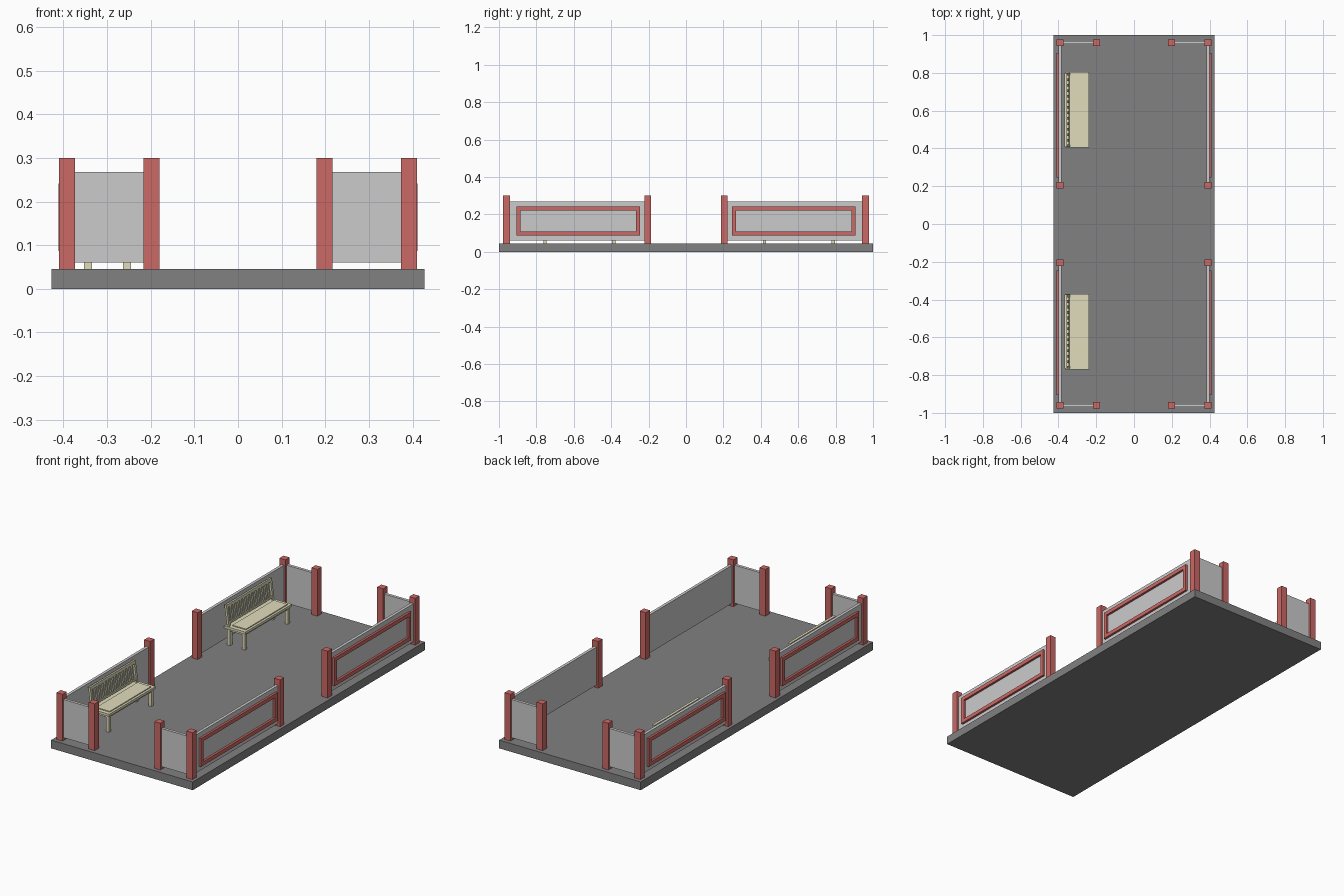
import bpy
from math import radians
from mathutils import Matrix, Vector

if "Cube" in bpy.data.objects:
    bpy.data.objects.remove(bpy.data.objects["Cube"])


def material(name, rgb):
    m = bpy.data.materials.new(name)
    m.diffuse_color = (*rgb, 1)
    m.use_nodes = True
    m.node_tree.nodes["Principled BSDF"].inputs["Base Color"].default_value = m.diffuse_color
    return m


RED = material("red_paint", (0.60, 0.14, 0.13))
CREAM = material("cream_wood", (0.75, 0.72, 0.50))
DARK = material("dark_stone", (0.22, 0.22, 0.22))


def box(name, x, y, z, mat=None):
    """Box from (min, max) ranges on each axis."""
    lo, hi = Vector((x[0], y[0], z[0])), Vector((x[1], y[1], z[1]))
    bpy.ops.mesh.primitive_cube_add(size=1)
    o = bpy.context.object
    o.name = name
    o.data.transform(Matrix.Diagonal((*(hi - lo), 1)))
    o.location = (lo + hi) / 2
    if mat:
        o.data.materials.append(mat)
    return o


def span(c, half):
    return (c - half, c + half)


def side(sign, a, b):
    return tuple(sorted((sign * a, sign * b)))


FLOOR = 0.045
PANEL_Z = (0.06, 0.268)

# floor slab
box("floor_slab", (-0.427, 0.427), (-1, 1), (0, FLOOR), DARK)

# four corner enclosures: posts, wall panels and outer trim frame
for sx in (-1, 1):
    for sy in (-1, 1):
        for px, py in ((0.392, 0.96), (0.392, 0.205), (0.198, 0.96)):
            box("post", span(sx * px, 0.018), span(sy * py, 0.018), (FLOOR, 0.30), RED)
        box("side_panel", side(sx, 0.383, 0.399), side(sy, 0.205, 0.96), PANEL_Z)
        box("end_panel", side(sx, 0.198, 0.392), side(sy, 0.952, 0.968), PANEL_Z)
        trim_x = side(sx, 0.396, 0.411)
        for z0, z1 in ((0.087, 0.108), (0.220, 0.241)):
            box("trim_rail", trim_x, side(sy, 0.246, 0.906), (z0, z1), RED)
        for y0, y1 in ((0.246, 0.267), (0.885, 0.906)):
            box("trim_stile", trim_x, side(sy, y0, y1), (0.108, 0.220), RED)


def bench(cy):
    # legs and aprons
    for x in (-0.344, -0.254):
        for s in (-1, 1):
            box("bench_leg", span(x, 0.009), span(cy + s * 0.184, 0.009), (FLOOR, 0.137), CREAM)
        box("bench_apron", span(x, 0.005), span(cy, 0.184), (0.122, 0.137), CREAM)
    for s in (-1, 1):
        box("bench_side_apron", (-0.344, -0.254), span(cy + s * 0.184, 0.005), (0.122, 0.137), CREAM)
    # seat with raised board
    box("bench_seat", (-0.366, -0.238), span(cy, 0.2), (0.135, 0.148), CREAM)
    box("bench_seat_board", (-0.332, -0.250), span(cy, 0.178), (0.146, 0.153), CREAM)
    # leaning backrest: rails, end stiles and slats, built at a hinge then tilted
    parts = [box("back_top_rail", (-0.006, 0.006), span(cy, 0.196), (0.098, 0.114), CREAM),
             box("back_bottom_rail", (-0.005, 0.005), span(cy, 0.19), (0.012, 0.022), CREAM)]
    for s in (-1, 1):
        parts.append(box("back_stile", (-0.006, 0.006), span(cy + s * 0.189, 0.007), (-0.004, 0.1), CREAM))
    n = 12
    for i in range(n):
        y = cy - 0.16 + 0.32 * i / (n - 1)
        parts.append(box("back_slat", (-0.003, 0.003), span(y, 0.007), (0.018, 0.1), CREAM))
    hinge = Matrix.Translation((-0.346, 0, 0.148)) @ Matrix.Rotation(radians(-8), 4, 'Y')
    for p in parts:
        p.matrix_world = hinge @ Matrix.Translation(p.location)


for cy in (0.604, -0.570):
    bench(cy)
